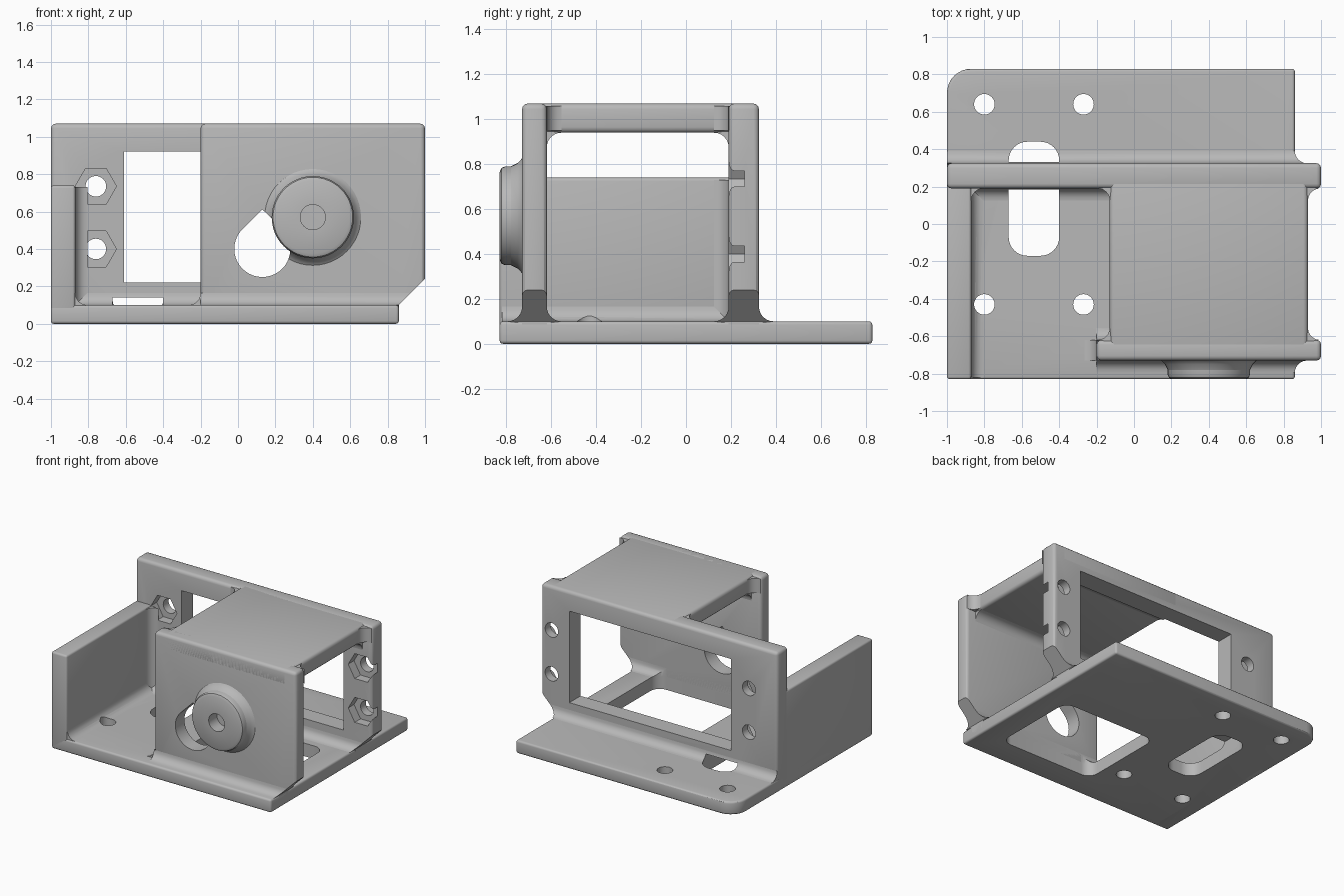
import bpy, bmesh
from math import pi, cos, sin
from mathutils import Vector

if "Cube" in bpy.data.objects:
    bpy.data.objects.remove(bpy.data.objects["Cube"])

grey = bpy.data.materials.new("plain_grey")
grey.use_nodes = True
tone = (0.48, 0.48, 0.48, 1)
grey.diffuse_color = tone
grey.node_tree.nodes["Principled BSDF"].inputs["Base Color"].default_value = tone


def make(name, bm):
    bmesh.ops.recalc_face_normals(bm, faces=bm.faces)
    mesh = bpy.data.meshes.new(name)
    bm.to_mesh(mesh)
    bm.free()
    mesh.materials.append(grey)
    ob = bpy.data.objects.new(name, mesh)
    bpy.context.collection.objects.link(ob)
    return ob


def bake(ob):
    """Apply all modifiers."""
    deps = bpy.context.evaluated_depsgraph_get()
    mesh = bpy.data.meshes.new_from_object(ob.evaluated_get(deps))
    ob.modifiers.clear()
    ob.data = mesh


def soften(ob, width):
    mod = ob.modifiers.new("Bevel", "BEVEL")
    mod.width, mod.segments = width, 3
    mod.limit_method, mod.angle_limit = "ANGLE", pi / 3
    bake(ob)
    return ob


def prism(name, outline, axis, lo, hi):
    """Extrude a 2D outline along an axis."""
    place = {"x": lambda a, b, c: (c, a, b),
             "y": lambda a, b, c: (a, c, b),
             "z": lambda a, b, c: (a, b, c)}[axis]
    bm = bmesh.new()
    ends = [[bm.verts.new(place(a, b, c)) for a, b in outline] for c in (lo, hi)]
    for ring in ends:
        bm.faces.new(ring)
    n = len(outline)
    for i in range(n):
        j = (i + 1) % n
        bm.faces.new((ends[0][i], ends[0][j], ends[1][j], ends[1][i]))
    return make(name, bm)


def rect(x0, x1, y0, y1, radii=(0, 0, 0, 0)):
    """Rectangle outline, one radius per corner, from lower left."""
    pts = []
    corners = ((x0, y0, 1, 1), (x1, y0, -1, 1), (x1, y1, -1, -1), (x0, y1, 1, -1))
    for k, ((x, y, s, t), r) in enumerate(zip(corners, radii)):
        for i in range(9 if r else 1):
            a = pi + (k + i / 8) * pi / 2
            pts.append((x + r * (s + cos(a)), y + r * (t + sin(a))) if r else (x, y))
    return pts


def circle(x, y, r, n=32):
    return [(x + r * cos(2 * pi * i / n), y + r * sin(2 * pi * i / n)) for i in range(n)]


def box(name, x, y, z, bevel=0.025):
    return soften(prism(name, rect(*x, *y), "z", *z), bevel)


def fillet(name, axis, a, b, s, t, lo, hi, r=0.065):
    """Concave quarter-round strip in the corner (a, b), opening toward (s, t)."""
    pts = [(a - s * 0.01, b - t * 0.01)]
    for i in range(7):
        q = i / 6 * pi / 2
        pts.append((a + s * r * (1 - sin(q)), b + t * r * (1 - cos(q))))
    return prism(name, pts, axis, lo, hi)


def cut(parts, cutters):
    for ob in parts:
        for c in cutters:
            mod = ob.modifiers.new("Cut", "BOOLEAN")
            mod.operation, mod.solver, mod.object = "DIFFERENCE", "EXACT", c
        bake(ob)


# Cutters
slot = prism("slot_cutter", rect(-0.67, -0.4, -0.17, 0.44, (0.1,) * 4), "z", -0.1, 0.14)
opening = prism("opening_cutter", rect(-0.12, 0.68, -0.62, 0.07, (0.08,) * 4), "z", -0.1, 0.3)
screws = [prism("screw_cutter", circle(x, y, 0.055), "z", -0.1, 0.3)
          for x in (-0.8, -0.27) for y in (-0.43, 0.64)]
window = prism("window_cutter", rect(-0.61, 0.76, 0.22, 0.92), "y", 0.08, 0.5)
bolts = []
for x in (-0.76, 0.91):
    for z in (0.4, 0.735):
        bolts.append(prism("bolt_cutter", circle(x, z, 0.055), "y", 0.1, 0.5))
        bolts.append(prism("nut_cutter", circle(x, z, 0.11, 6), "y", 0.1, 0.26))
corner = prism("corner_cutter", [(0.86, 0.1), (1.2, 0.44), (1.2, -0.1), (0.86, -0.1)],
               "y", -1, 1)
drop_outline = [(0.13 + 0.15 * cos(a), 0.4 + 0.15 * sin(a))
                for a in [pi * 0.75 + i * pi * 1.5 / 30 for i in range(31)]]
drop = prism("teardrop_cutter", drop_outline + [(0.13, 0.612)], "y", -1, -0.5)

# Base plate with one rounded corner
base = soften(prism("base_plate", rect(-1, 0.86, -0.83, 0.83, (0, 0, 0, 0.13)),
                    "z", 0, 0.1), 0.015)
cut([base], [slot, opening] + screws)

# Upright walls and roof
back = box("back_wall", (-1, 1), (0.19, 0.325), (0.04, 1.07))
cut([back], [window, slot, corner] + bolts)
front = box("front_wall", (-0.2, 1), (-0.73, -0.62), (0.04, 1.07))
cut([front], [corner, drop])
side = box("side_wall", (-1, -0.87), (-0.83, 0.25), (0, 0.74), 0.015)
roof = box("roof", (-0.13, 0.93), (-0.73, 0.325), (0.94, 1.07))

# Fillets along the feet of the walls
feet = [fillet("back_wall_outer_fillet", "x", 0.325, 0.1, 1, 1, -1, 1),
        fillet("back_wall_inner_fillet", "x", 0.19, 0.1, -1, 1, -0.9, 1),
        fillet("front_wall_outer_fillet", "x", -0.73, 0.1, -1, 1, -0.2, 1),
        fillet("front_wall_inner_fillet", "x", -0.62, 0.1, 1, 1, -0.2, 1)]
cut(feet[:2], [slot, corner])
cut(feet[2:], [opening, corner])
fillet("front_wall_end_fillet", "y", -0.2, 0.1, -1, 1, -0.73, -0.62)
side_foot = fillet("side_wall_fillet", "y", -0.87, 0.1, 1, 1, -0.82, 0.2)
cut([side_foot], screws[:1])
fillet("side_corner_fillet", "z", -0.87, 0.19, 1, -1, 0.05, 0.73)

# Fillets where the roof meets the walls
for y, t in ((0.19, -1), (-0.62, 1)):
    under = fillet("roof_under_fillet", "x", y, 0.94, t, -1, -0.12, 0.92)
    cut([under], [window])
    for x, s in ((-0.13, -1), (0.93, 1)):
        fillet("roof_corner_fillet", "z", x, y, s, t, 0.95, 1.06)


# Round boss on the front wall
def ring(name, profile, n=48):
    """Closed (depth, radius) profile turned about the boss axis."""
    bm = bmesh.new()
    loops = [[bm.verts.new((x, y, z)) for x, z in circle(0.4, 0.57, r, n)]
             for y, r in profile]
    for k, loop in enumerate(loops):
        nxt = loops[(k + 1) % len(loops)]
        for i in range(n):
            j = (i + 1) % n
            bm.faces.new((loop[i], loop[j], nxt[j], nxt[i]))
    return make(name, bm)


ring("boss", [(-0.72, 0.22), (-0.805, 0.22), (-0.822, 0.213), (-0.83, 0.195),
              (-0.83, 0.067), (-0.72, 0.067)])
flare = ring("boss_fillet", [(-0.725, 0.2), (-0.725, 0.265), (-0.735, 0.25),
                             (-0.75, 0.235), (-0.78, 0.22), (-0.78, 0.2)])
cut([flare], [drop])

# Remove the cutters and smooth the rounded edges
for c in [slot, opening, window, corner, drop] + screws + bolts:
    bpy.data.objects.remove(c)
for ob in bpy.context.collection.objects:
    if ob.type == "MESH" and ob.data.materials and ob.data.materials[0] == grey:
        bpy.ops.object.select_all(action="DESELECT")
        ob.select_set(True)
        bpy.context.view_layer.objects.active = ob
        bpy.ops.object.shade_smooth_by_angle(angle=pi / 6)
